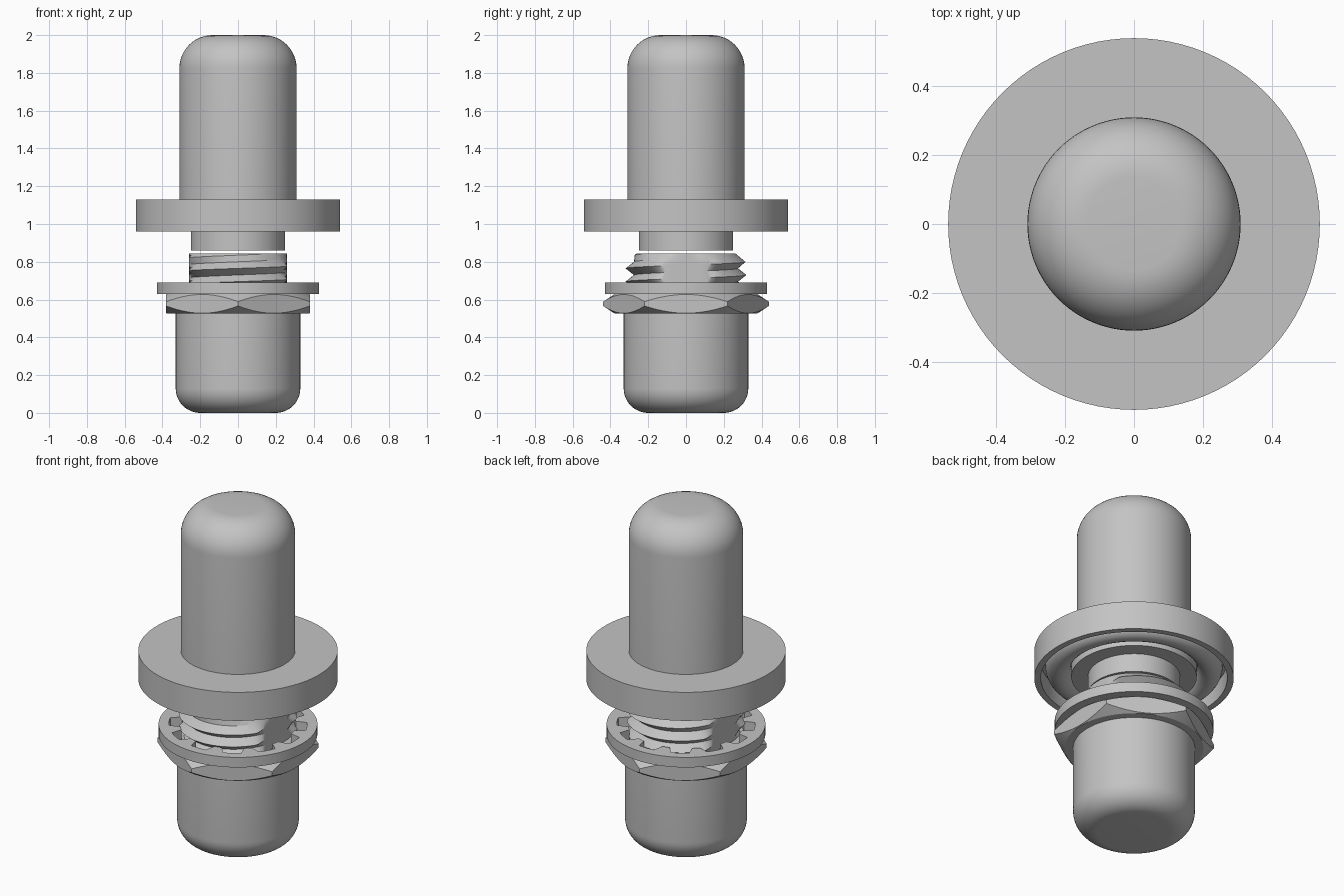
import bpy, bmesh, math

if "Cube" in bpy.data.objects:
    bpy.data.objects.remove(bpy.data.objects["Cube"])

SEGS = 96
TURN = 2 * math.pi
ANGLES = [TURN * i / SEGS for i in range(SEGS + 1)]

grey = bpy.data.materials.new("metal grey")
grey.use_nodes = True
grey.diffuse_color = (0.55, 0.55, 0.55, 1)
grey.node_tree.nodes["Principled BSDF"].inputs["Base Color"].default_value = grey.diffuse_color


def polar(r, a, z):
    return (r * math.cos(a), r * math.sin(a), z)


def skin(name, rows):
    """Join rows of points into a surface, weld seams and cap open ends."""
    bm = bmesh.new()
    grid = [[bm.verts.new(p) for p in row] for row in rows]
    for low, high in zip(grid, grid[1:]):
        for i in range(len(low) - 1):
            bm.faces.new((low[i], low[i + 1], high[i + 1], high[i]))
    bmesh.ops.remove_doubles(bm, verts=bm.verts[:], dist=1e-5)
    bmesh.ops.holes_fill(bm, edges=[e for e in bm.edges if e.is_boundary], sides=0)
    bmesh.ops.recalc_face_normals(bm, faces=bm.faces[:])
    mesh = bpy.data.meshes.new(name)
    bm.to_mesh(mesh)
    bm.free()
    mesh.materials.append(grey)
    obj = bpy.data.objects.new(name, mesh)
    bpy.context.collection.objects.link(obj)
    bpy.ops.object.select_all(action='DESELECT')
    obj.select_set(True)
    bpy.context.view_layer.objects.active = obj
    bpy.ops.object.shade_smooth_by_angle(angle=math.radians(30))
    return obj


def lathe(name, profile):
    return skin(name, [[polar(r, a, z) for a in ANGLES] for r, z in profile])


def arc(r, z, radius, start, end, steps=12):
    """Profile points on an arc, angles in degrees."""
    turn = [math.radians(start + (end - start) * i / steps) for i in range(steps + 1)]
    return [(r + radius * math.cos(t), z + radius * math.sin(t)) for t in turn]


# Upper body: neck, flange with a seal groove underneath, rounded cap
lathe("upper_cap_and_flange",
      [(0.25, 0.86), (0.25, 0.97), (0.34, 0.97), (0.34, 1.07), (0.505, 1.07),
       (0.505, 0.96), (0.54, 0.96), (0.54, 1.13), (0.31, 1.13)]
      + arc(0.135, 1.825, 0.175, 0, 90))

# Seal ring in the groove
lathe("seal_ring", arc(0.41, 1.035, 0.07, 0, 360, 24))

# Lower rounded cap
lathe("lower_cap", arc(0.2, 0.13, 0.13, -90, 0) + [(0.33, 0.54)])

# Hex nut with corners on the y axis, chamfered at both ends
NUT_LOW, NUT_HIGH, FLAT = 0.525, 0.63, 0.38
nut_rows = [[], [], [], []]
for a in ANGLES:
    off = (a + math.pi / 6) % (math.pi / 3) - math.pi / 6
    r = FLAT / math.cos(off)
    drop = (r - FLAT) * 0.65 + 0.003
    for row, (radius, z) in zip(nut_rows, [(FLAT - 0.004, NUT_LOW), (r, NUT_LOW + drop),
                                           (r, NUT_HIGH - drop), (FLAT - 0.004, NUT_HIGH)]):
        row.append(polar(radius, a, z))
skin("hex_nut", nut_rows)

# Lock washer with inner teeth
inner = [0.315 if i % 8 in (3, 4, 5) else 0.375 for i in range(SEGS + 1)]
washer_rows = [[polar(0.43, a, z) for a in ANGLES] for z in (0.63, 0.69)]
washer_rows += [[polar(r, a, z) for r, a in zip(inner, ANGLES)] for z in (0.69, 0.63)]
skin("lock_washer", washer_rows + washer_rows[:1])

# Threaded stud: helical ridge, chamfered ends, flats on both x sides
PITCH, CREST, ROOT, END = 0.07, 0.32, 0.275, 0.26
BOTTOM, TOP = 0.6, 0.845
thread_rows = []
for k in range(-3, 12):
    row = []
    for a in ANGLES:
        z = 0.5725 + PITCH * (k / 2 + a / TURN)
        z = min(max(z, BOTTOM), TOP)
        r = min(ROOT if k % 2 else CREST, END + 1.2 * (TOP - z), END + 3 * (z - BOTTOM))
        x, y, z = polar(r, a, z)
        row.append((min(max(x, -END), END), y, z))
    thread_rows.append(row)
skin("threaded_stud", thread_rows)
